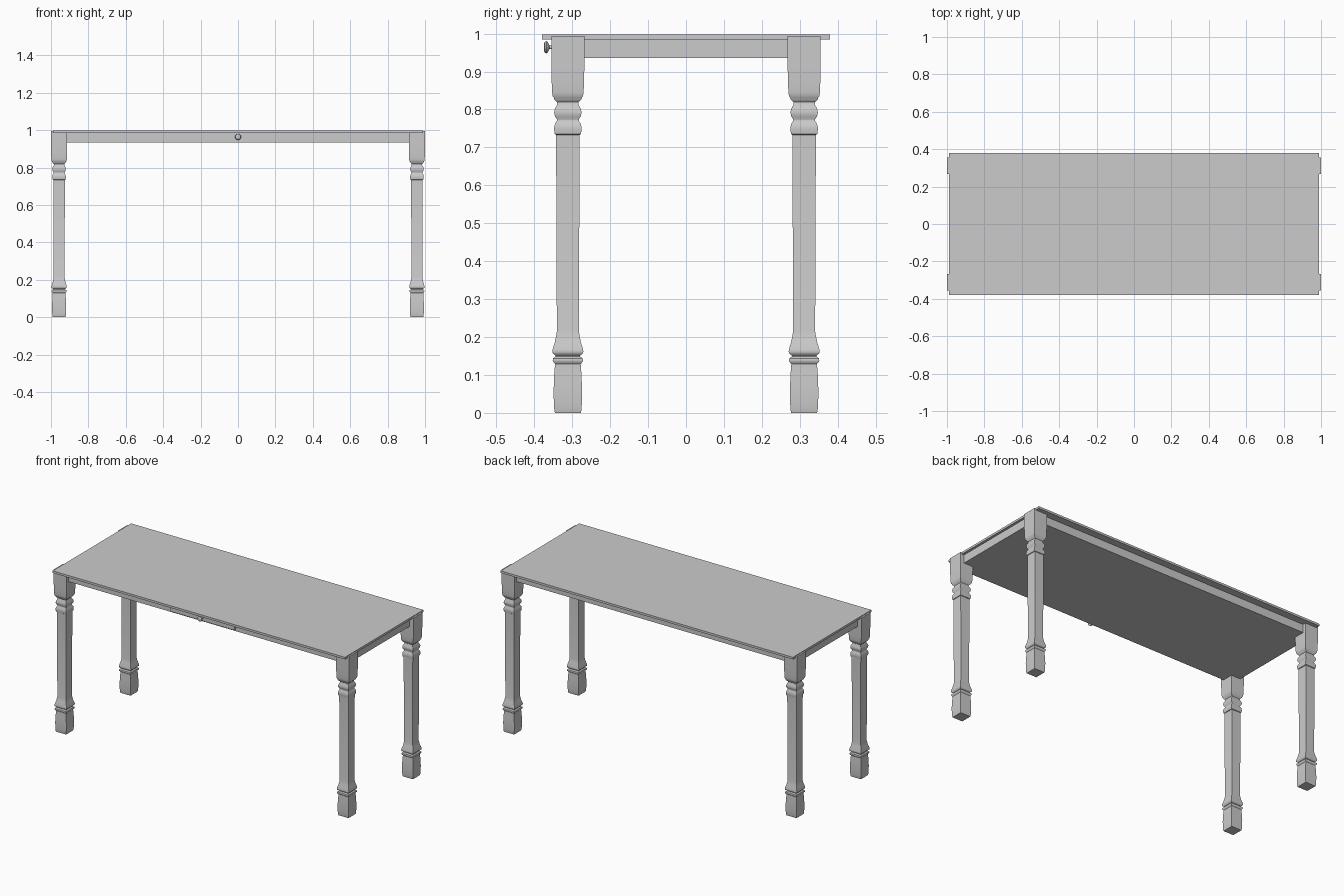
import bpy, bmesh, math
from mathutils import Matrix, Vector

if "Cube" in bpy.data.objects:
    bpy.data.objects.remove(bpy.data.objects["Cube"])

mat = bpy.data.materials.new("plain grey")
mat.diffuse_color = (0.6, 0.6, 0.6, 1)
mat.use_nodes = True
mat.node_tree.nodes["Principled BSDF"].inputs["Base Color"].default_value = mat.diffuse_color


def finish(name, bm, smooth=None):
    bmesh.ops.recalc_face_normals(bm, faces=bm.faces)
    me = bpy.data.meshes.new(name)
    bm.to_mesh(me)
    bm.free()
    me.materials.append(mat)
    ob = bpy.data.objects.new(name, me)
    bpy.context.collection.objects.link(ob)
    if smooth:
        bpy.ops.object.select_all(action='DESELECT')
        ob.select_set(True)
        bpy.context.view_layer.objects.active = ob
        bpy.ops.object.shade_smooth_by_angle(angle=math.radians(smooth))
    return ob


def box(name, x0, x1, y0, y1, z0, z1):
    bm = bmesh.new()
    m = Matrix.Translation(((x0 + x1) / 2, (y0 + y1) / 2, (z0 + z1) / 2))
    m = m @ Matrix.Diagonal((x1 - x0, y1 - y0, z1 - z0, 1))
    bmesh.ops.create_cube(bm, size=1, matrix=m)
    return finish(name, bm)


def loft(name, profile, sides, start, matrix, scale=1.0, smooth=35):
    """Stack of regular rings (radius, height), capped at both ends."""
    bm = bmesh.new()
    rings = []
    for r, h in profile:
        rings.append([bm.verts.new(matrix @ Vector((
            r * scale * math.cos(start + 2 * math.pi * i / sides),
            r * scale * math.sin(start + 2 * math.pi * i / sides), h)))
            for i in range(sides)])
    for a, b in zip(rings, rings[1:]):
        for i in range(sides):
            j = (i + 1) % sides
            bm.faces.new((a[i], a[j], b[j], b[i]))
    bm.faces.new(rings[0])
    bm.faces.new(rings[-1])
    return finish(name, bm, smooth)


# table top and the closed frame beneath it
box("table_top", -0.99, 0.99, -0.38, 0.38, 0.985, 0.998)
box("apron_frame", -0.975, 0.975, -0.335, 0.335, 0.935, 0.985)

# drawer front and knob
box("drawer_front", -0.217, 0.217, -0.342, -0.33, 0.941, 0.984)
knob = [(0.009, 0), (0.005, 0.006), (0.005, 0.022), (0.013, 0.026),
        (0.0165, 0.030), (0.0145, 0.034), (0.008, 0.037)]
loft("drawer_knob", knob, 20, 0,
     Matrix.Translation((0, -0.338, 0.964)) @ Matrix.Rotation(math.pi / 2, 4, 'X'))

# square legs with a moulded profile: (half width, height)
leg = [(0.034, 0), (0.0355, 0.006), (0.037, 0.025), (0.0375, 0.06), (0.036, 0.10),
       (0.034, 0.127), (0.034, 0.129), (0.039, 0.135), (0.040, 0.139), (0.039, 0.144),
       (0.032, 0.149), (0.032, 0.151), (0.039, 0.156), (0.041, 0.161), (0.040, 0.168),
       (0.034, 0.188), (0.031, 0.203), (0.029, 0.215),
       (0.031, 0.733), (0.0345, 0.735), (0.036, 0.745), (0.036, 0.753), (0.034, 0.762),
       (0.029, 0.770), (0.029, 0.774), (0.034, 0.782), (0.036, 0.792), (0.034, 0.802),
       (0.028, 0.813), (0.028, 0.819), (0.036, 0.827), (0.037, 0.831), (0.040, 0.835),
       (0.0415, 0.845), (0.0425, 0.87), (0.0435, 0.91), (0.0435, 0.994)]
for sx, xn in ((-1, "left"), (1, "right")):
    for sy, yn in ((-1, "front"), (1, "back")):
        loft(f"{yn}_{xn}_leg", leg, 4, math.pi / 4,
             Matrix.Translation((sx * 0.9565, sy * 0.3115, 0)), math.sqrt(2))
